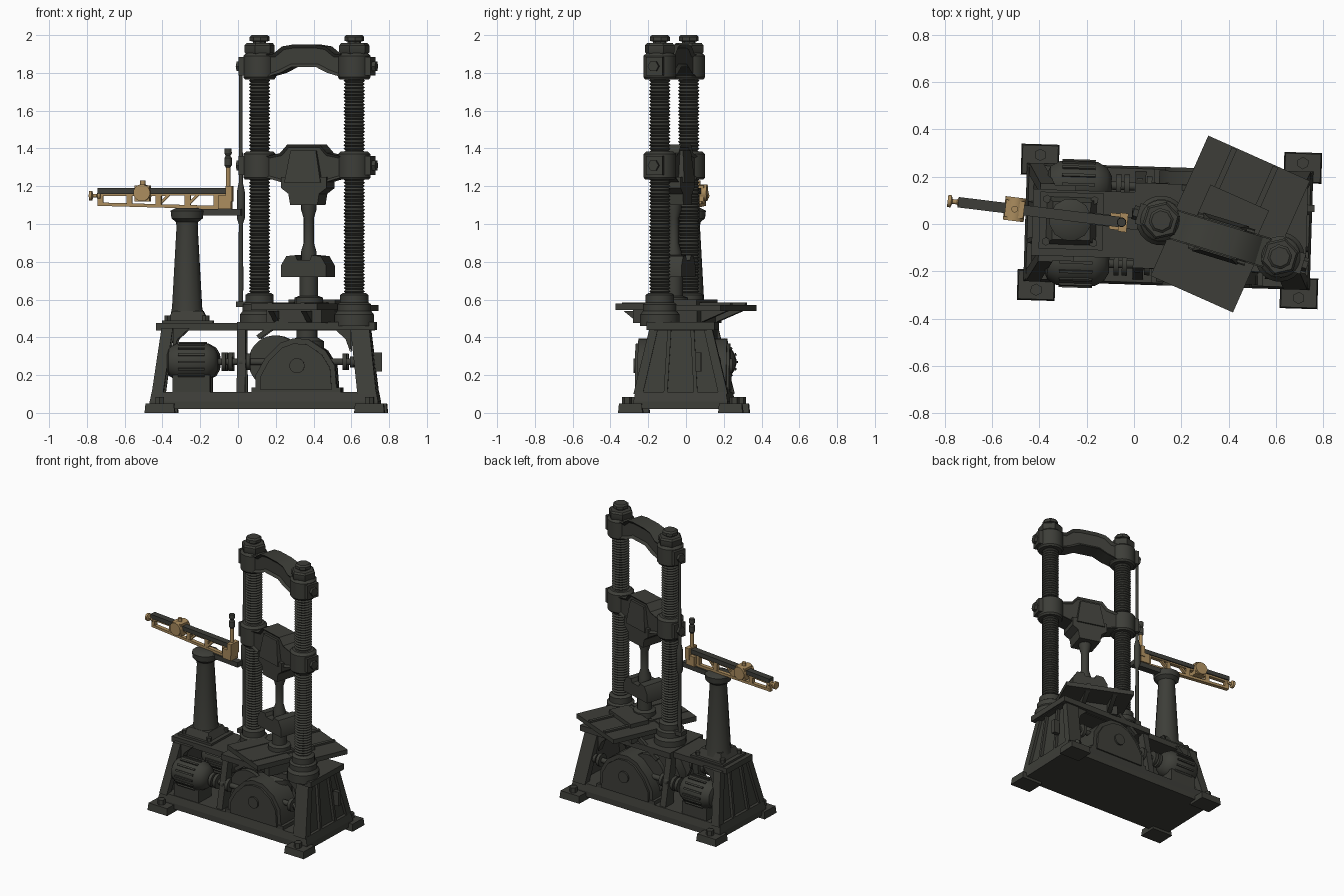
import bpy, bmesh, math
from mathutils import Matrix, Vector

if "Cube" in bpy.data.objects:
    bpy.data.objects.remove(bpy.data.objects["Cube"], do_unlink=True)


def material(name, rgb):
    m = bpy.data.materials.new(name)
    m.use_nodes = True
    m.diffuse_color = (*rgb, 1)
    m.node_tree.nodes["Principled BSDF"].inputs["Base Color"].default_value = (*rgb, 1)
    return m


IRON = material("dark iron", (0.047, 0.048, 0.040))
BRASS = material("brass", (0.40, 0.26, 0.11))
parts = []


def frame(x, y, degrees, px=0):
    """Turned working frame; px keeps local x equal to world x at the pivot."""
    return (Matrix.Translation((x, y, 0)) @ Matrix.Rotation(math.radians(degrees), 4, "Z")
            @ Matrix.Translation((-px, 0, 0)))


BASE = frame(0.14, -0.01, -1.8, 0.14)
PRESS = frame(0.365, -0.062, -17)
TABLE = frame(0.365, -0.06, -24)
SCALE = frame(-0.4, 0.05, -7, -0.4)
SPAN = 0.262   # half distance between the columns


def finish(name, bm, M, mat=IRON):
    bmesh.ops.recalc_face_normals(bm, faces=bm.faces)
    me = bpy.data.meshes.new(name)
    bm.to_mesh(me)
    bm.free()
    ob = bpy.data.objects.new(name, me)
    ob.matrix_world = M
    me.materials.append(mat)
    bpy.context.collection.objects.link(ob)
    parts.append(ob)
    return ob


def taper(name, M, z0, low, z1, top, mat=IRON):
    """Block between two rectangles (x0, x1, y0, y1)."""
    bm = bmesh.new()
    rings = [[bm.verts.new((r[i], r[j], z)) for i, j in ((0, 2), (1, 2), (1, 3), (0, 3))]
             for z, r in ((z0, low), (z1, top))]
    bm.faces.new(rings[0])
    bm.faces.new(rings[1])
    for i in range(4):
        j = (i + 1) % 4
        bm.faces.new((rings[0][i], rings[0][j], rings[1][j], rings[1][i]))
    return finish(name, bm, M, mat)


def box(name, M, x0, x1, y0, y1, z0, z1, mat=IRON):
    r = (x0, x1, y0, y1)
    return taper(name, M, z0, r, z1, r, mat)


def prism(name, M, pts, y0, y1, inset=0, mat=IRON):
    """XZ profile pushed along y, with optional sunken panels on both faces."""
    bm = bmesh.new()
    a, b = [[bm.verts.new((x, y, z)) for x, z in pts] for y in (y0, y1)]
    caps = [bm.faces.new(a), bm.faces.new(b)]
    for i in range(len(pts)):
        j = (i + 1) % len(pts)
        bm.faces.new((a[i], a[j], b[j], b[i]))
    bmesh.ops.recalc_face_normals(bm, faces=bm.faces)
    if inset:
        for f in caps:
            bmesh.ops.inset_region(bm, faces=[f], thickness=inset, depth=-inset * 0.8)
    return finish(name, bm, M, mat)


def lathe(name, M, pts, at=(0, 0, 0), axis="Z", seg=24, mat=IRON):
    """Turn (radius, height) points about an axis."""
    bm = bmesh.new()
    rings = [[bm.verts.new((r * math.cos(t), r * math.sin(t), h))
              for t in (math.tau * (i + 0.5) / seg for i in range(seg))] for r, h in pts]
    bm.faces.new(rings[0])
    bm.faces.new(rings[-1])
    for lo, hi in zip(rings, rings[1:]):
        for i in range(seg):
            j = (i + 1) % seg
            bm.faces.new((lo[i], lo[j], hi[j], hi[i]))
    R = Vector((0, 0, 1)).rotation_difference(Vector([float(c == axis) for c in "XYZ"]))
    return finish(name, bm, M @ Matrix.Translation(at) @ R.to_matrix().to_4x4(), mat)


def rod(name, M, r, h0, h1, at=(0, 0, 0), axis="Z", seg=16, mat=IRON):
    return lathe(name, M, [(r, h0), (r, h1)], at, axis, seg, mat)


def bar(name, M, a, b, w, y, mat=IRON):
    """Flat bar between two XZ points, width w, half thickness y."""
    a, b = Vector(a), Vector(b)
    n = (b - a).orthogonal().normalized() * w / 2
    return prism(name, M, [a - n, b - n, b + n, a + n], -y, y, mat=mat)


# Base plate, deck and feet
box("base_plate", BASE, -0.46, 0.75, -0.25, 0.25, 0.02, 0.06)
taper("base_rim", BASE, 0.06, (-0.46, 0.75, -0.25, 0.25), 0.11, (-0.45, 0.74, -0.24, 0.24))
box("deck", BASE, -0.43, 0.72, -0.14, 0.14, 0.435, 0.475)
box("deck_right", BASE, 0.0, 0.73, -0.18, 0.18, 0.44, 0.48)
for x in (-0.405, 0.705):
    for s in (-1, 1):
        y = s * 0.265
        taper("foot", BASE, 0, (x - .08, x + .08, y - .065, y + .065),
              0.05, (x - .075, x + .075, y - .06, y + .06))
        rod("foot_bolt", BASE, 0.026, 0.05, 0.085, (x, y + s * 0.02, 0), seg=6)

# End walls with corner legs and ribs
for s, end, top in ((-1, -0.45, -0.40), (1, 0.74, 0.70)):
    def span(x, d):
        return (min(x, x - s * d), max(x, x - s * d))
    taper("end_wall", BASE, 0.1, (*span(end - s * .02, .03), -.23, .23),
          0.45, (*span(top - s * .02, .03), -.14, .14))
    wide = 0.10 if s > 0 else 0.06
    for t in (-1, 1):
        taper("corner_leg", BASE, 0.1, (*span(end, wide), *sorted((t * .20, t * .25))),
              0.45, (*span(top, wide), *sorted((t * .12, t * .165))))
        taper("wall_rib", BASE, 0.1, (*span(end, .03), *sorted((t * .07, t * .09))),
              0.45, (*span(top, .03), *sorted((t * .05, t * .07))))
        x = top - s * wide
        prism("leg_gusset", BASE, [(x, .45), (x, .32), (x - s * .025, .39), (x - s * .09, .45)],
              *sorted((t * .11, t * .16)))
box("wall_lever", BASE, 0.715, 0.76, 0.08, 0.11, 0.22, 0.32)
for t in (-1, 1):
    taper("middle_leg", BASE, 0.1, (0.0, .045, *sorted((t * .14, t * .23))),
          0.45, (0.0, .045, *sorted((t * .11, t * .16))))

# Motors, couplings and gearboxes on both sides
CASE = [(.10, .12), (.10, .2), (.15, .29), (.23, .37), (.30, .395), (.38, .39),
        (.47, .33), (.52, .25), (.53, .12)]
for t in (-1, 1):
    y = t * 0.165
    lathe("motor", BASE, [(.05, -.37), (.075, -.36), (.098, -.32), (.098, -.16), (.075, -.12),
                          (.04, -.10)], (0, y, .27), "X")
    for i in range(16):
        M = BASE @ Matrix.Translation((0, y, .27)) @ Matrix.Rotation(math.tau * i / 16, 4, "X")
        box("motor_fin", M, -.31, -.17, -.006, .006, .09, .106)
    box("motor_mount", BASE, -.34, -.14, y - .07, y + .07, .1, .2)
    rod("drive_shaft", BASE, .018, -.12, .64, (0, y, .27), "X")
    for x, r in ((-.07, .05), (-.035, .05), (.02, .035), (.06, .045), (.57, .045), (.61, .03)):
        rod("coupling_flange", BASE, r, x - .011, x + .011, (0, y, .27), "X")
    prism("gearbox", BASE, CASE, *sorted((t * .06, t * .235)))
    prism("gearbox_cover", BASE, [(.315 + (x - .315) * .88, .12 + (z - .12) * .9) for x, z in CASE],
          *sorted((t * .235, t * .25)))
    rod("gearbox_boss", BASE, .04, -.262, .262, (.32, 0, .25), "Y")
    rod("gear_wheel", BASE, .14, t * .13, t * .16, (.20, 0, .27), "Y", 32)
    box("gearbox_sill", BASE, .08, .55, *sorted((t * .05, t * .24)), .1, .135)
    bar("table_strut", BASE @ Matrix.Translation((0, y, 0)), (.11, .40), (.26, .51), .025, .012)
lathe("drive_screw_housing", PRESS, [(.09, .1), (.09, .38), (.055, .4), (.055, .55)])

# Balance pedestal with bolted base
box("pedestal_plate", BASE, -.40, -.13, -.11, .13, .47, .49)
taper("pedestal_flare", BASE, .49, (-.37, -.16, -.09, .11), .54, (-.345, -.185, -.07, .09))
lathe("pedestal", BASE, [(.095, .49), (.082, .56), (.058, .98), (.06, 1.01), (.085, 1.03),
                         (.09, 1.07), (.06, 1.085)], (-.27, .015, 0), seg=12)
for x in (-.37, -.17):
    for y in (-.08, .10):
        rod("pedestal_bolt", BASE, .018, .49, .515, (x, y, 0), seg=6)
box("balance_bracket", SCALE, -.27, .02, -.025, .025, 1.045, 1.08)

# Balance beam with brass truss, poise and knob
BOT, TOP = [(-.74, 1.105), (-.03, 1.085)], [(-.74, 1.155), (-.03, 1.16)]
bar("beam_bottom_rail", SCALE, *BOT, .018, .014, BRASS)
bar("beam_top_rail", SCALE, *TOP, .016, .014, BRASS)
for x in (-.73, -.575, -.42, -.265, -.11):
    bar("beam_post", SCALE, (x, 1.095), (x, 1.16), .03, .013, BRASS)
for x in (-.42, -.265):
    bar("beam_brace", SCALE, (x, 1.10), (x + .06, 1.16), .014, .011, BRASS)
box("scale_bar", SCALE, -.745, -.03, -.022, .022, 1.16, 1.19)
box("poise", SCALE, -.545, -.465, -.036, .036, 1.12, 1.205, BRASS)
rod("poise_wheel", SCALE, .045, -.05, .05, (-.505, 0, 1.165), "Y", mat=BRASS)
rod("poise_knob", SCALE, .014, 1.2, 1.23, (-.505, 0, 0), mat=BRASS)
lathe("end_knob", SCALE, [(.026, -.79), (.026, -.775), (.01, -.77), (.01, -.75), (.02, -.745),
                          (.02, -.73)], (0, 0, 1.15), "X", mat=BRASS)
box("pivot_block", SCALE, -.10, -.03, -.035, .035, 1.08, 1.15, BRASS)
box("pivot_cheek", SCALE, -.06, -.025, -.04, .04, 1.12, 1.20, BRASS)
rod("indicator_stem", SCALE, .012, 1.19, 1.31, (-.05, 0, 0), mat=BRASS)
lathe("indicator_head", SCALE, [(.012, 1.30), (.02, 1.31), (.02, 1.35), (.012, 1.36),
                                (.02, 1.375), (.018, 1.40)], (-.05, 0, 0))

# Vertical link rod beside the press
lathe("link_rod", Matrix.Identity(4),
      [(.012, .56), (.014, .7), (.011, 1.0), (.022, 1.03), (.022, 1.17), (.011, 1.22),
       (.009, 1.86)], (.015, .05, 0), seg=12)
box("link_foot", BASE, -.01, .09, .01, .07, .56, .59)

# Threaded columns with collars and nuts
PITCH = 0.018
THREAD = [p for i in range(74) for p in ((.047, .58 + i * PITCH), (.057, .58 + (i + .5) * PITCH))]
for s in (-1, 1):
    at = (s * SPAN, 0, 0)
    lathe("threaded_column", PRESS, THREAD, at)
    lathe("column_base", PRESS, [(.105, .46), (.105, .52), (.09, .54), (.09, .575), (.075, .585),
                                 (.075, .625), (.06, .635)], at)
    for z0, z1 in ((1.235, 1.385), (1.765, 1.905)):
        lathe("crosshead_collar", PRESS, [(.078, z0), (.087, z0 + .012), (.087, z1 - .015),
                                          (.07, z1)], at)
        mid = (z0 + z1) / 2
        rod("clamp_bolt", PRESS, .03, s * .33, s * .385, (0, 0, mid), "X", 6)
        box("clamp_lug", PRESS, *sorted((s * .32, s * .365)), -.045, .045, mid - .05, mid + .05)
    lathe("column_nut", PRESS, [(.075, 1.90), (.082, 1.91), (.082, 1.945), (.072, 1.957)], at, seg=6)
    lathe("column_cap", PRESS, [(.035, 1.95), (.035, 1.965), (.053, 1.97), (.053, 1.99),
                                (.042, 2.0)], at, seg=8)

# Arched top crosshead
half = [(.22, 1.775), (.13, 1.80), (.07, 1.83)]
upper = [(.06, 1.95), (.12, 1.94), (.17, 1.90), (.22, 1.895)]
arch = half + [(-x, z) for x, z in half[::-1]] + [(-x, z) for x, z in upper[::-1]] + upper
prism("top_crosshead", PRESS, arch, -.06, .06, .018)

# Moving crosshead with hub and upper grip
half = [(.22, 1.25), (.12, 1.22)]
upper = [(.09, 1.42), (.13, 1.375), (.22, 1.355)]
moving = half + [(-x, z) for x, z in half[::-1]] + [(-x, z) for x, z in upper[::-1]] + upper
prism("moving_crosshead", PRESS, moving, -.065, .065, .015)
taper("crosshead_hub", PRESS, 1.22, (-.1, .1, -.085, .085), 1.39, (-.07, .07, -.07, .07))
prism("upper_grip", PRESS, [(-.07, 1.10), (.08, 1.10), (.09, 1.16), (.13, 1.19), (.13, 1.25),
                            (-.12, 1.25), (-.12, 1.19), (-.08, 1.16)], -.075, .075)

# Test specimen, lower grip and its stem
lathe("specimen", PRESS, [(.042, .8), (.042, .85), (.027, .9), (.027, 1.03), (.042, 1.08),
                          (.042, 1.12)], (.01, 0, 0), seg=12)
prism("lower_grip", PRESS, [(-.12, .72), (.13, .72), (.13, .78), (.10, .83), (.05, .835),
                            (.04, .81), (-.03, .81), (-.04, .835), (-.09, .83), (-.12, .78)],
      -.08, .08)
lathe("grip_stem", PRESS, [(.075, .57), (.075, .61), (.05, .62), (.05, .73)], (.01, 0, 0), seg=12)

# Work table in two wings with guide strips
box("table_support", TABLE, -.16, .16, -.17, .2, .475, .545)
box("table_back_wing", TABLE, -.223, .247, 0, .375, .54, .572)
box("table_front_wing", TABLE, -.205, .176, -.265, 0, .545, .58)
for x in (-.10, .09):
    box("table_strip", TABLE, x - .012, x + .012, -.26, .37, .57, .584)
    taper("table_rib", TABLE, .48, (x - .015, x + .015, -.17, .2), .54, (x - .015, x + .015, -.25, .35))
box("table_step", TABLE, -.13, .14, .05, .19, .57, .60)

# Smooth rounded surfaces, keep hard edges crisp
bpy.ops.object.select_all(action="DESELECT")
for ob in parts:
    ob.select_set(True)
bpy.context.view_layer.objects.active = parts[0]
bpy.context.view_layer.update()
bpy.ops.object.shade_smooth_by_angle(angle=math.radians(32))
